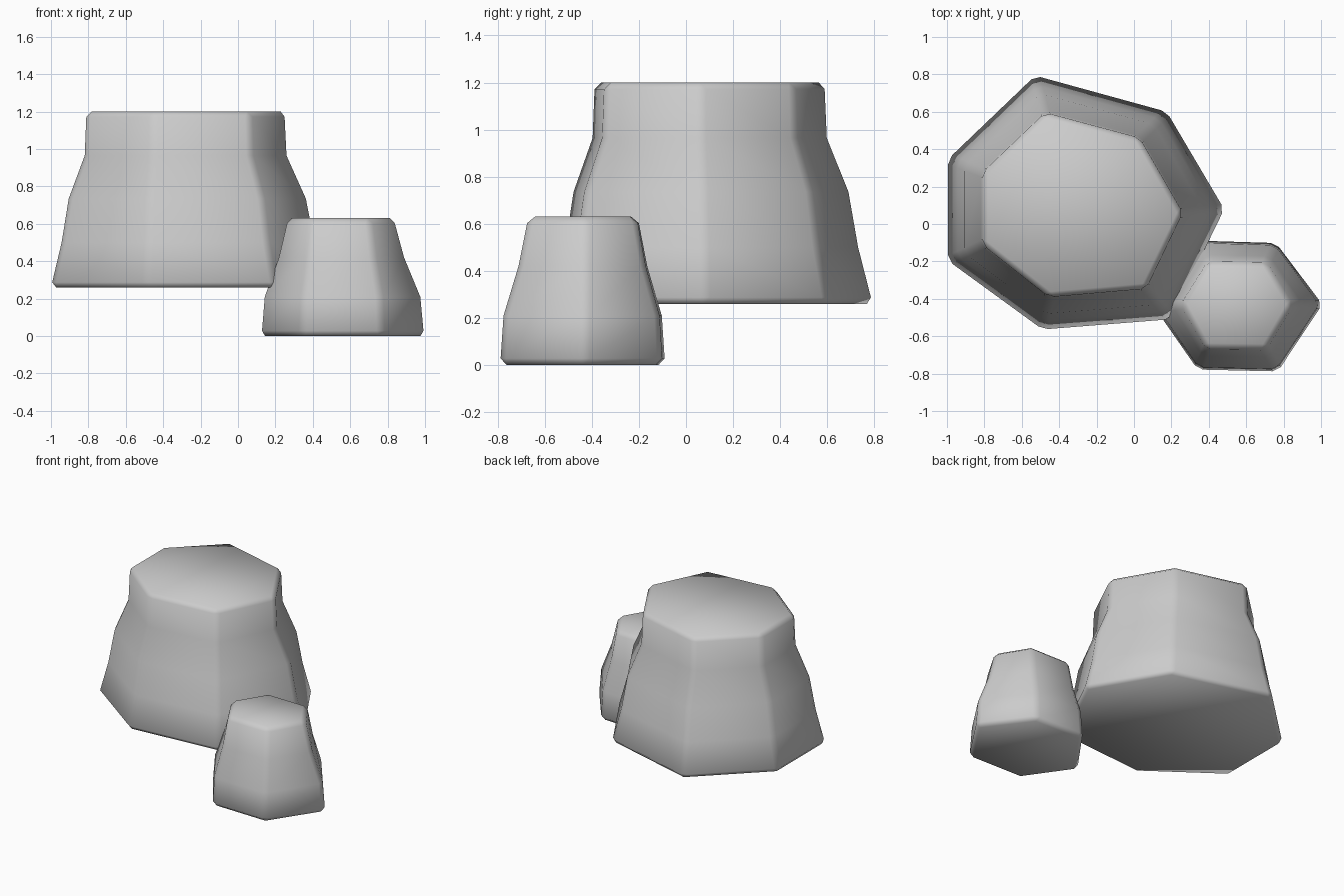
import bpy, bmesh, math

if "Cube" in bpy.data.objects:
    bpy.data.objects.remove(bpy.data.objects["Cube"])


def rock(name, base, top, levels, bevel):
    """Loft between two outlines; levels are (z, share of the base outline)."""
    bm = bmesh.new()
    rings = [[bm.verts.new((tx + (bx - tx) * t, ty + (by - ty) * t, z))
              for (bx, by), (tx, ty) in zip(base, top)] for z, t in levels]
    n = len(base)
    for lo, hi in zip(rings, rings[1:]):
        for i in range(n):
            j = (i + 1) % n
            bm.faces.new((lo[i], lo[j], hi[j], hi[i]))
    bm.faces.new(rings[0][::-1])
    bm.faces.new(rings[-1])
    bmesh.ops.recalc_face_normals(bm, faces=bm.faces[:])
    for f in bm.faces:
        f.smooth = True
    me = bpy.data.meshes.new(name)
    bm.to_mesh(me)
    bm.free()
    ob = bpy.data.objects.new(name, me)
    bpy.context.collection.objects.link(ob)
    # Chipped edges
    mod = ob.modifiers.new("chipped_edges", 'BEVEL')
    mod.width = bevel
    mod.segments = 1
    mod.limit_method = 'ANGLE'
    mod.angle_limit = math.radians(30)
    return ob


# Large seven-sided rock
rock("large_rock",
     [(-1.0, 0.35), (-0.53, 0.80), (0.18, 0.605), (0.49, 0.08),
      (0.20, -0.515), (-0.49, -0.57), (-1.0, -0.20)],
     [(-0.81, 0.275), (-0.475, 0.595), (0.03, 0.46), (0.26, 0.06),
      (0.065, -0.345), (-0.455, -0.39), (-0.81, -0.11)],
     [(0.26, 1.0), (0.50, 0.7), (0.735, 0.5), (0.965, 0.05), (1.2, 0.0)], 0.028)

# Small six-sided rock
rock("small_rock",
     [(1.01, -0.43), (0.76, -0.10), (0.37, -0.088), (0.11, -0.45),
      (0.34, -0.78), (0.77, -0.79)],
     [(0.845, -0.43), (0.71, -0.21), (0.395, -0.205), (0.255, -0.43),
      (0.385, -0.665), (0.705, -0.67)],
     [(0.0, 1.0), (0.21, 0.88), (0.42, 0.35), (0.63, 0.0)], 0.028)
